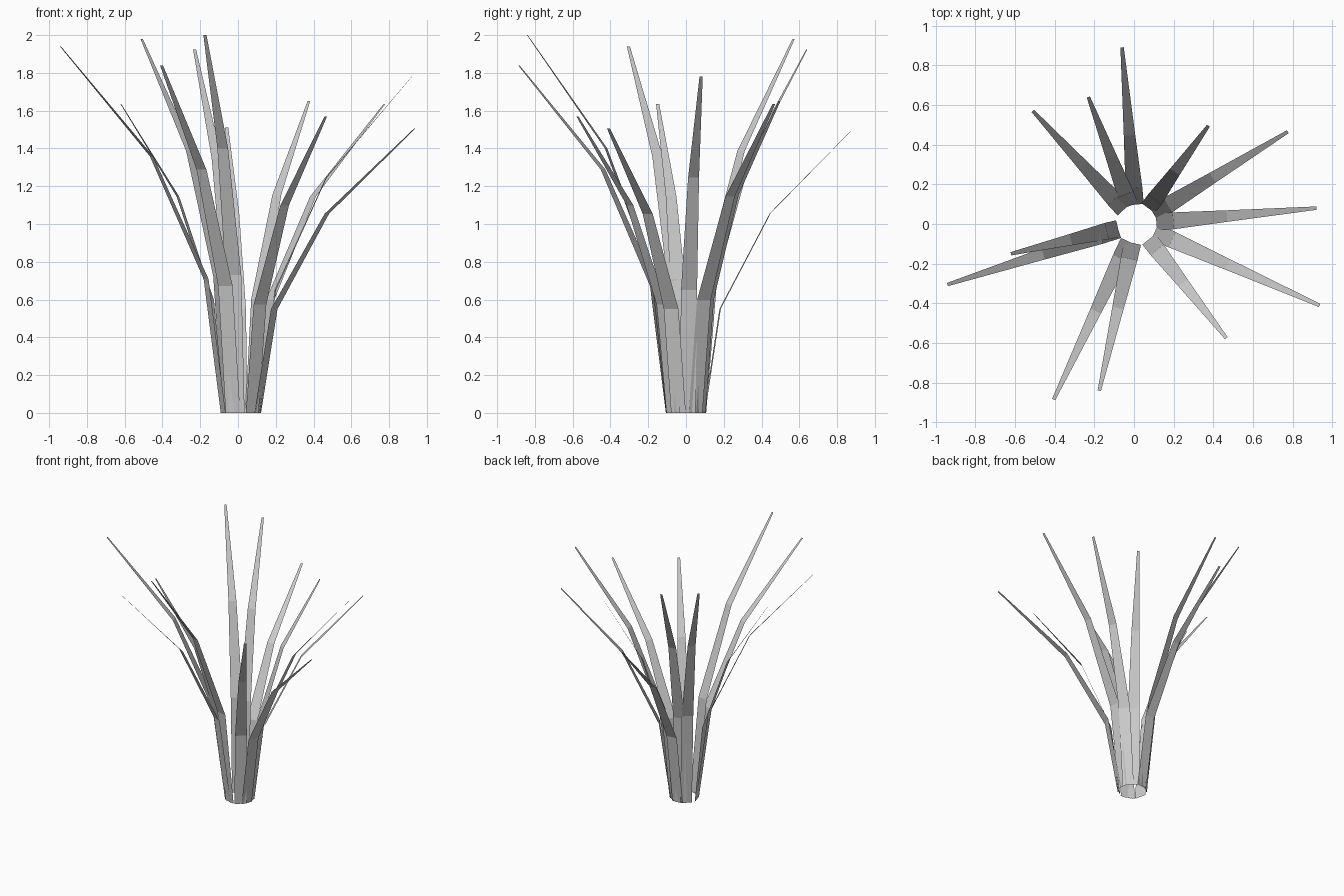
import bpy
from mathutils import Vector

if "Cube" in bpy.data.objects:
    bpy.data.objects.remove(bpy.data.objects["Cube"])

# Tip position of every blade
tips = [(-.06, .89, 1.51), (-.23, .64, 1.925), (-.51, .57, 1.98),
        (.375, .495, 1.65), (.775, .465, 1.635), (.92, .08, 1.78),
        (.935, -.41, 1.505), (.465, -.575, 1.57), (-.175, -.84, 2.0),
        (-.405, -.885, 1.84), (-.94, -.305, 1.94), (-.62, -.15, 1.635)]

# Shared blade profile: outward fraction, height fraction, width
profile = [(0, 0, .085), (.105, .365, .085), (.44, .70, .058), (1, 1, .017)]
root_center = Vector((.015, 0, 0))
root_radius = .098


def grass_blade(index, tip):
    """Flat bent strip rising from the root ring and arching outward."""
    out = Vector((tip[0], tip[1], 0)) - root_center
    reach = out.length - root_radius
    out.normalize()
    side = Vector((-out.y, out.x, 0))
    verts = []
    for f, h, w in profile:
        p = root_center + out * (root_radius + reach * f)
        p.z = tip[2] * h
        verts += [p - side * w / 2, p + side * w / 2]
    faces = [(i, i + 1, i + 3, i + 2) for i in (0, 2, 4)]
    mesh = bpy.data.meshes.new("grass_blade")
    mesh.from_pydata(verts, [], faces)
    obj = bpy.data.objects.new(f"grass_blade_{index + 1}", mesh)
    bpy.context.collection.objects.link(obj)


# Tuft of blades
for i, tip in enumerate(tips):
    grass_blade(i, tip)
